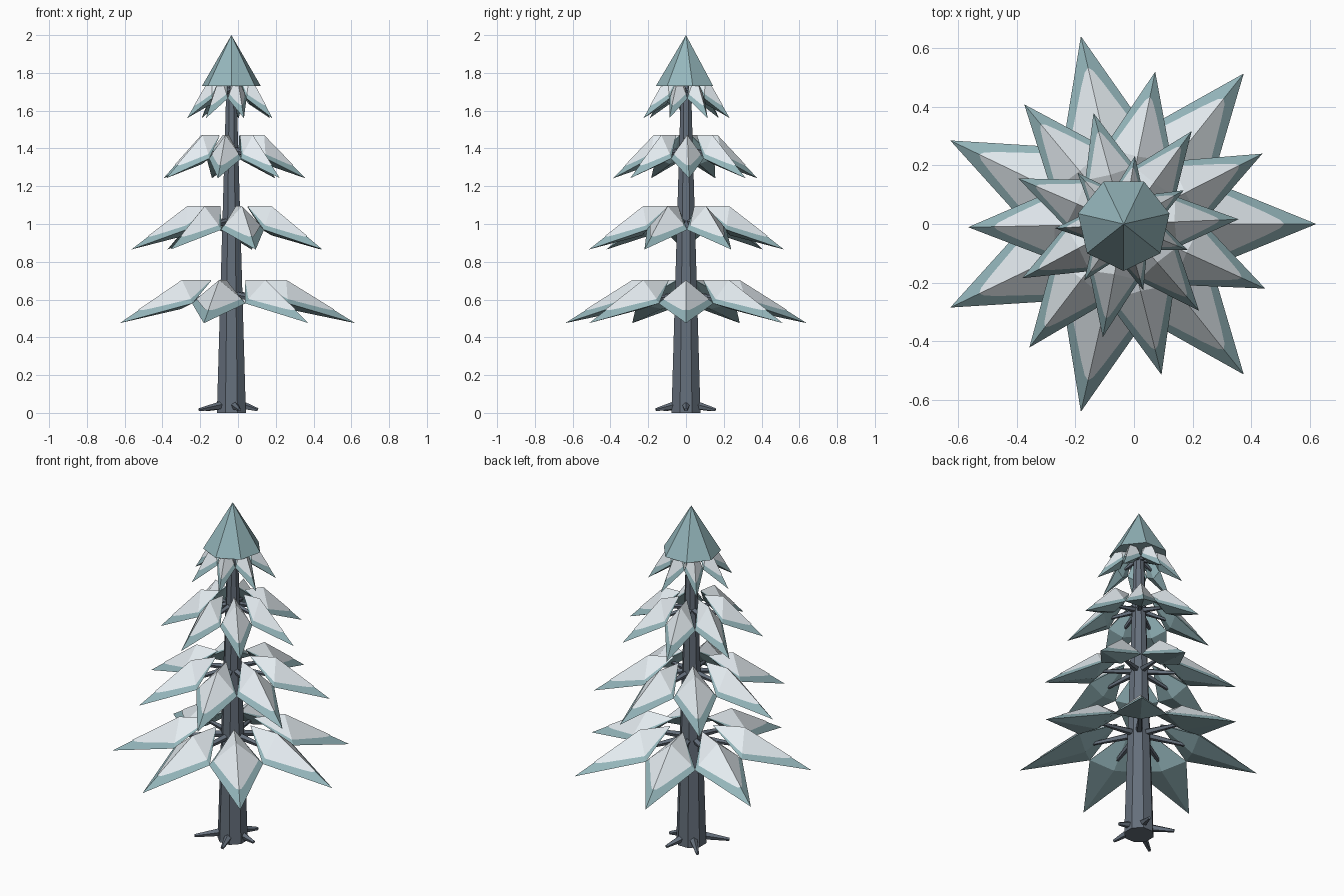
import bpy, bmesh
from math import sin, cos, pi, radians
from mathutils import Vector, Matrix

if "Cube" in bpy.data.objects:
    bpy.data.objects.remove(bpy.data.objects["Cube"])

CX = -0.035                      # trunk axis offset in x
SIDES = 7


def material(name, rgb):
    m = bpy.data.materials.new(name)
    m.diffuse_color = (*rgb, 1)
    m.use_nodes = True
    m.node_tree.nodes["Principled BSDF"].inputs["Base Color"].default_value = m.diffuse_color
    return m


BARK = material("bark", (0.13, 0.16, 0.20))
NEEDLE = material("needles", (0.30, 0.47, 0.50))
SNOW = material("snow", (0.78, 0.84, 0.88))


def finish(bm, name, mat, recalc=True):
    if recalc:
        bmesh.ops.recalc_face_normals(bm, faces=bm.faces[:])
    me = bpy.data.meshes.new(name)
    bm.to_mesh(me)
    bm.free()
    me.materials.append(mat)
    ob = bpy.data.objects.new(name, me)
    ob.location.x = CX
    bpy.context.collection.objects.link(ob)
    return ob


def rod(bm, a, b, r1, r2, sides, spin=0.0):
    """Tapered prism from point a to point b."""
    a, b = Vector(a), Vector(b)
    d = b - a
    rot = d.to_track_quat('Z', 'Y').to_matrix().to_4x4()
    mat = Matrix.Translation((a + b) / 2) @ rot @ Matrix.Rotation(spin, 4, 'Z')
    bmesh.ops.create_cone(bm, cap_ends=True, segments=sides, radius1=r1,
                          radius2=r2, depth=d.length, matrix=mat)


def polar(r, ang, z):
    return Vector((r * cos(ang), r * sin(ang), z))


def add_faces(bm, rot, faces):
    for f in faces:
        bm.faces.new([bm.verts.new(rot @ p) for p in f])


# trunk
bm = bmesh.new()
rod(bm, (0, 0, 0), (0, 0, 1.76), 0.083, 0.028, 8, pi / 8)
finish(bm, "trunk", BARK)

# roots
bm = bmesh.new()
for deg, r in ((0, 0.14), (70, 0.165), (135, 0.19), (-146, 0.205), (-75, 0.165)):
    ang = radians(deg)
    rod(bm, polar(0.05, ang, 0.042), polar(r, ang, 0.016), 0.024, 0.009, 5)
finish(bm, "roots", BARK)

# branch tiers: reach and ridge height
TIERS = [(0.656, 0.70), (0.53, 1.09), (0.392, 1.467), (0.235, 1.785)]
for i, (R, top) in enumerate(TIERS):
    leaves, snow, twigs = bmesh.new(), bmesh.new(), bmesh.new()
    for k in range(SIDES):
        ang = radians(26.9 * i) + 2 * pi * k / SIDES
        rot = Matrix.Rotation(ang, 3, 'Z')
        inner = Vector((0.18 * R, 0, top))
        peak = Vector((0.443 * R, 0, top))
        tip = Vector((R, 0, top - 0.225))
        keel = Vector((0.45 * R, 0, top - 0.15))
        for s in (1, -1):
            side = Vector((0.455 * R, 0.222 * R * s, top - 0.12))
            add_faces(leaves, rot, [(inner, peak, side), (peak, tip, side),
                                    (tip, keel, side), (keel, inner, side)])

            # snow patch lying on the two upper facets
            def on(a, b):
                return peak + (tip - peak) * a + (side - peak) * b + Vector((0, 0, 0.004))
            up = Vector((0, 0, 0.004))
            patches = [(inner + up, on(0, 0), on(0, 0.84)),
                       (on(0, 0), on(0.70, 0), on(0.66, 0.10), on(0.52, 0.27),
                        on(0.22, 0.60), on(0, 0.84))]
            add_faces(snow, rot, [p[::-1] if s > 0 else p for p in patches])
        # twig carrying the leaf
        rod(twigs, polar(0.02, ang, top - 0.075), polar(0.40 * R, ang, top - 0.105),
            0.012 + 0.014 * R, 0.006 + 0.006 * R, 5)
    bmesh.ops.remove_doubles(leaves, verts=leaves.verts[:], dist=1e-4)
    bmesh.ops.remove_doubles(snow, verts=snow.verts[:], dist=1e-4)
    for f in snow.faces:
        f.normal_update()
        if f.normal.z < 0:
            f.normal_flip()
    finish(leaves, f"branch_tier_{i + 1}", NEEDLE)
    finish(snow, f"snow_tier_{i + 1}", SNOW, recalc=False)
    finish(twigs, f"twigs_tier_{i + 1}", BARK)

# pointed crown
bm = bmesh.new()
bmesh.ops.create_cone(bm, cap_ends=True, segments=SIDES, radius1=0.16, radius2=0, depth=0.27,
                      matrix=Matrix.Translation((0, 0, 1.865)))
bm.verts.ensure_lookup_table()
# turn one corner to the front
v = max(bm.verts, key=lambda p: p.co.xy.length)
turn = Matrix.Rotation(-pi / 2 - Vector((1, 0)).angle_signed(v.co.xy) * -1, 3, 'Z')
bmesh.ops.rotate(bm, verts=bm.verts[:], matrix=turn)
bmesh.ops.remove_doubles(bm, verts=bm.verts[:], dist=1e-4)
finish(bm, "crown", NEEDLE)
